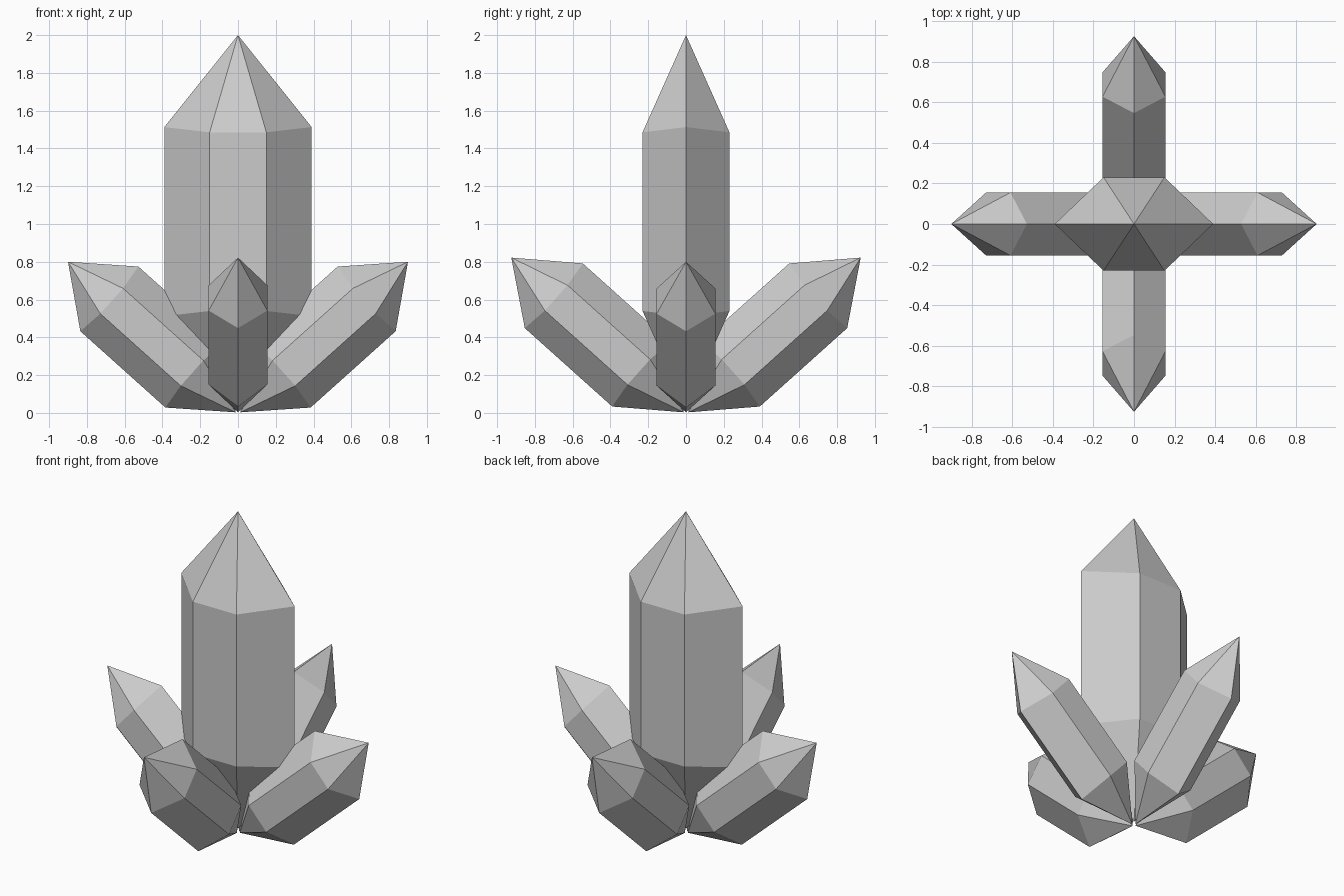
import bpy, bmesh, math
from mathutils import Vector, Matrix

if "Cube" in bpy.data.objects:
    bpy.data.objects.remove(bpy.data.objects["Cube"])


def crystal(name, tip, root, turn, wide, narrow, depth):
    """Six-sided double-pointed crystal between two points in the XZ plane, turned about Z."""
    tip, root = Vector((tip[0], 0, tip[1])), Vector((root[0], 0, root[1]))
    axis = (tip - root).normalized()
    half = (tip - root).length / 2
    side = Vector((axis.z, 0, -axis.x))
    mid = (tip + root) / 2
    spin = Matrix.Rotation(math.radians(turn), 3, 'Z')

    # cross-section: across, depth, shoulder height as a share of half length
    section = [(wide, 0, .507), (narrow, depth, .479), (-narrow, depth, .479),
               (-wide, 0, .507), (-narrow, -depth, .479), (narrow, -depth, .479)]
    bm = bmesh.new()

    def vert(a, d, h):
        return bm.verts.new(spin @ (mid + side * a + Vector((0, d, 0)) + axis * h))

    top = [vert(a, d, h * half) for a, d, h in section]
    low = [vert(a, d, -h * half) for a, d, h in section]
    apex, base = vert(0, 0, half), vert(0, 0, -half)
    for i in range(6):
        j = (i + 1) % 6
        bm.faces.new((low[i], low[j], top[j], top[i]))
        bm.faces.new((top[i], top[j], apex))
        bm.faces.new((low[j], low[i], base))
    bmesh.ops.recalc_face_normals(bm, faces=bm.faces)
    mesh = bpy.data.meshes.new(name)
    bm.to_mesh(mesh)
    bm.free()
    bpy.context.collection.objects.link(bpy.data.objects.new(name, mesh))


# tall centre crystal
crystal("main_crystal", (0, 2.0), (0, .025), 0, .39, .15, .23)

# leaning crystals around the base
for name, turn in (("right_crystal", 0), ("left_crystal", 180)):
    crystal(name, (.90, .80), (.012, .003), turn, .23, .09, .155)
for name, turn in (("back_crystal", 90), ("front_crystal", 270)):
    crystal(name, (.925, .822), (.012, .003), turn, .23, .09, .155)
